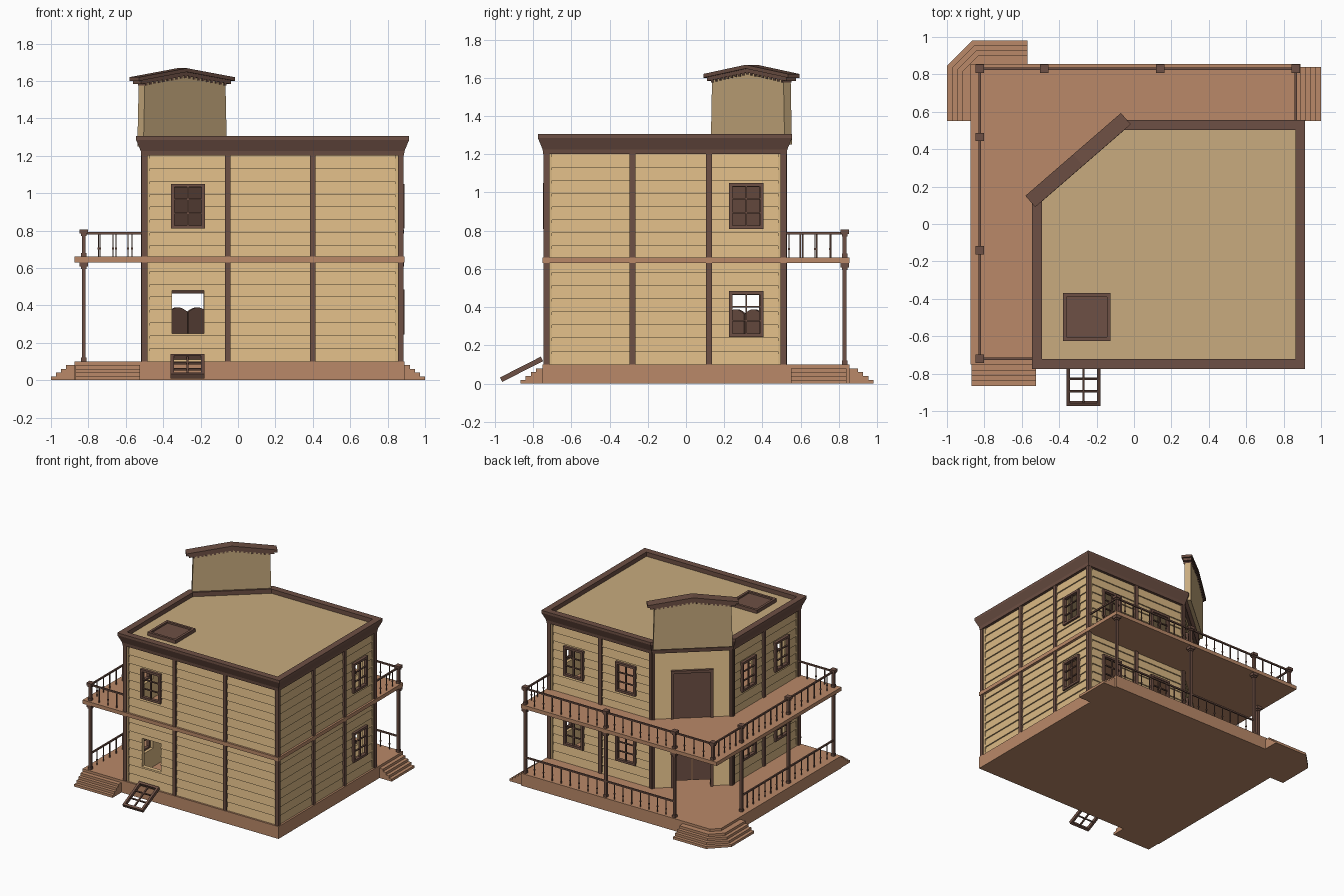
import bpy, bmesh, math
from mathutils import Matrix, Vector

if "Cube" in bpy.data.objects:
    bpy.data.objects.remove(bpy.data.objects["Cube"])


def material(name, rgb):
    m = bpy.data.materials.new(name)
    m.diffuse_color = (*rgb, 1)
    m.use_nodes = True
    m.node_tree.nodes["Principled BSDF"].inputs["Base Color"].default_value = m.diffuse_color
    return m


WALL = material("siding", (0.70, 0.48, 0.23))
ROOF = material("roof_tan", (0.58, 0.41, 0.21))
DECK = material("deck_wood", (0.49, 0.25, 0.14))
DARK = material("dark_trim", (0.155, 0.08, 0.058))
I4 = Matrix.Identity(4)


def box(bm, lo, hi):
    c = [(a + b) / 2 for a, b in zip(lo, hi)]
    d = [b - a for a, b in zip(lo, hi)]
    bmesh.ops.create_cube(bm, size=1, matrix=Matrix.Translation(c) @ Matrix.Diagonal((*d, 1)))


def prism(bm, pts, vec):
    f = bm.faces.new([bm.verts.new(p) for p in pts])
    r = bmesh.ops.extrude_face_region(bm, geom=[f], use_keep_orig=True)
    bmesh.ops.translate(bm, vec=vec, verts=[v for v in r["geom"] if isinstance(v, bmesh.types.BMVert)])


def finish(bm, name, mat, mw=I4):
    bmesh.ops.recalc_face_normals(bm, faces=bm.faces)
    me = bpy.data.meshes.new(name)
    bm.to_mesh(me)
    bm.free()
    if mat:
        me.materials.append(mat)
    ob = bpy.data.objects.new(name, me)
    bpy.context.collection.objects.link(ob)
    ob.matrix_world = mw
    return ob


def slab(name, pts, z0, z1, mat):
    bm = bmesh.new()
    prism(bm, [(x, y, z0) for x, y in pts], (0, 0, z1 - z0))
    return finish(bm, name, mat)


def rect(x0, x1, y0, y1):
    return [(x0, y0), (x1, y0), (x1, y1), (x0, y1)]


# House plan, counter-clockwise, with one cut corner
PLAN = [Vector(p) for p in [(-.505, -.735), (.875, -.735), (.875, .515), (-.055, .515), (-.505, .125)]]


def offset_plan(d):
    out, n = [], len(PLAN)
    for i in range(n):
        a = (PLAN[i] - PLAN[i - 1]).normalized()
        b = (PLAN[(i + 1) % n] - PLAN[i]).normalized()
        na, nb = Vector((a.y, -a.x)), Vector((b.y, -b.x))
        out.append(PLAN[i] + (na + nb) * d / (1 + na.dot(nb)))
    return out


def wall_frame(p0, p1):
    # local x runs along the wall, local y points into the house
    u = (p1 - p0).normalized()
    return Matrix(((u.x, -u.y, 0, p0.x), (u.y, u.x, 0, p0.y), (0, 0, 1, 0), (0, 0, 0, 1)))


def window(name, mw):
    # six-pane sash centred on the origin
    bm = bmesh.new()
    for s in (-1, 1):
        box(bm, (s * .081 - .009, -.014, -.12), (s * .081 + .009, .012, .12))
        box(bm, (-.09, -.014, s * .111 - .009), (.09, .012, s * .111 + .009))
        box(bm, (-.08, -.007, s * .037 - .004), (.08, .005, s * .037 + .004))
    box(bm, (-.005, -.007, -.11), (.005, .005, .11))
    finish(bm, name, DARK, mw)


# Lap-sided walls with window holes and corner pillars
specs = [("front", [.2375], [.45, .905]), ("right", [1.05], [.455, .855]),
         ("back", [.225, .695], [.465]), ("corner", [], []), ("left", [.205, .63], [.405])]
for i, (name, wins, pillars) in enumerate(specs):
    p0, p1 = PLAN[i], PLAN[(i + 1) % 5]
    L, mw = (p1 - p0).length, wall_frame(p0, p1)
    prof, h = [], 1.1 / 16
    for k in range(16):
        prof += [(0, 0, .1 + k * h), (0, .01, .1 + (k + 1) * h)]
    prof += [(0, .035, 1.2), (0, .035, .1)]
    bm = bmesh.new()
    prism(bm, prof, (L, 0, 0))
    wall = finish(bm, name + "_wall", WALL, mw)
    cut = bmesh.new()
    for s in wins:
        for zc in (.365, .93):
            box(cut, (s - .085, -.05, zc - .115), (s + .085, .08, zc + .115))
            if name != "front" or zc > .5:
                window(name + "_window", mw @ Matrix.Translation((s, 0, zc)))
    if name == "corner":
        for z0, z1 in ((.08, .465), (.64, 1.03)):
            box(cut, (L / 2 - .14, -.05, z0), (L / 2 + .14, .08, z1))
    cutter = finish(cut, name + "_cutter", None, mw)
    cutter.hide_render = True
    cutter.hide_viewport = True
    cutter.display_type = 'WIRE'
    mod = wall.modifiers.new("openings", 'BOOLEAN')
    mod.object, mod.operation, mod.solver = cutter, 'DIFFERENCE', 'EXACT'
    bm = bmesh.new()
    for a, b in [(-.01, .02), (L - .02, L + .01)] + [(s - .015, s + .015) for s in pillars]:
        box(bm, (a, -.01, .1), (b, .02, 1.21))
    finish(bm, name + "_pillars", DARK, mw)

# Corner doors: upper panel, lower swing doors, frames
CL = (PLAN[4] - PLAN[3]).length
CM = wall_frame(PLAN[3], PLAN[4]) @ Matrix.Translation((CL / 2, 0, 0))
bm = bmesh.new()
for z0, z1 in ((.1, .485), (.66, 1.05)):
    for s in (-1, 1):
        box(bm, (s * .147 - .011, -.012, z0), (s * .147 + .011, .037, z1))
    box(bm, (-.158, -.012, z1 - .022), (.158, .037, z1))
finish(bm, "door_frames", DARK, CM)
bm = bmesh.new()
box(bm, (-.14, 0, .66), (.14, .02, 1.035))
finish(bm, "upper_door", DARK, CM)
bm = bmesh.new()
for s in (-1, 1):
    top = [(s * (.003 + .133 * t / 8), .005, .365 + .024 * math.sin(math.pi * t / 8)) for t in range(9)]
    prism(bm, top + [(s * .136, .005, .15), (s * .003, .005, .15)], (0, .015, 0))
finish(bm, "swing_doors", DARK, CM)

# Cornice ring and flat roof
profile = [(-.03, 1.2), (.012, 1.2), (.015, 1.225), (.04, 1.285), (.04, 1.305), (-.012, 1.305), (-.012, 1.255), (-.03, 1.255)]
bm = bmesh.new()
rings = [[bm.verts.new((p.x, p.y, z)) for p in offset_plan(d)] for d, z in profile]
for j, r in enumerate(rings):
    q = rings[(j + 1) % len(rings)]
    for i in range(5):
        k = (i + 1) % 5
        bm.faces.new((r[i], r[k], q[k], q[i]))
finish(bm, "cornice", DARK)
slab("roof", offset_plan(-.008), 1.24, 1.27, ROOF)

# Roof hatch with raised rim
bm = bmesh.new()
box(bm, (-.365, -.61, 1.26), (-.14, -.385, 1.285))
for a, b, c, d in ((-.38, -.36, -.625, -.37), (-.145, -.125, -.625, -.37), (-.36, -.145, -.625, -.605), (-.36, -.145, -.39, -.37)):
    box(bm, (a, c, 1.26), (b, d, 1.298))
finish(bm, "roof_hatch", DARK)

# False front above the cut corner, with gabled cap and dentils
FM = CM @ Matrix.Translation((0, -.029, 0))
bm = bmesh.new()
prism(bm, [(-.295, -.025, 1.25), (.295, -.025, 1.25), (.285, -.025, 1.6), (0, -.025, 1.64), (-.285, -.025, 1.6)], (0, .05, 0))
finish(bm, "false_front", ROOF, FM)
bm = bmesh.new()
for w, t, e, c, h in ((.318, .032, 1.583, 1.628, .022), (.338, .04, 1.6, 1.648, .02)):
    prism(bm, [(-w, -t, e), (0, -t, c), (w, -t, e), (w, -t, e + h), (0, -t, c + h), (-w, -t, e + h)], (0, 2 * t, 0))
for k in range(-9, 10):
    x, z = k * .031, 1.628 - .045 * abs(k * .031) / .318
    box(bm, (x - .007, -.031, z - .012), (x + .007, .031, z + .005))
finish(bm, "false_front_cap", DARK, FM)

# Base, balcony floor and stairs
slab("base", [(-.875, -.75), (.89, -.75), (.89, .855), (-.815, .855), (-.875, .795)], 0, .1, DECK)
slab("balcony_floor", rect(-.875, .89, -.75, .855), .63, .66, DECK)
for k in range(4):
    z, o = .02 * (k + 1), .0265 * k
    slab("front_step", rect(-.87, -.525, -.865 + o, -.74), 0, z, DECK)
    slab("right_step", rect(.88, 1 - o, .55, .84), 0, z, DECK)
    x, y, c = -1 + o, .98 - o, .135 - .585 * o
    slab("corner_step", [(x, .55), (-.8, .55), (-.57, .8), (-.57, y), (x + c, y), (x, y - c)], 0, z, DECK)

# Porch posts on both storeys
POSTS = [(.865, .83), (.14, .83), (-.48, .83), (-.825, .83), (-.825, .465), (-.825, -.14), (-.825, -.72)]
for z0, z1 in ((.1, .63), (.66, .805)):
    bm = bmesh.new()
    for j, (x, y) in enumerate(POSTS):
        if j == 3 and z0 < .5:
            continue
        for w, a, b in ((.01, z0, z1), (.015, z1 - .035, z1 - .022), (.022, z1 - .022, z1), (.014, z0, z0 + .02)):
            box(bm, (x - w, y - w, a), (x + w, y + w, b))
    finish(bm, "porch_posts", DARK)


# Railings with thin balusters
def railing(p, q, z):
    p, q = Vector(p), Vector(q)
    L = (q - p).length
    bm = bmesh.new()
    box(bm, (0, -.006, z + .12), (L, .006, z + .132))
    n = max(2, round(L / .08))
    for k in range(1, n):
        x = L * k / n
        box(bm, (x - .003, -.003, z), (x + .003, .003, z + .125))
        box(bm, (x - .005, -.005, z + .04), (x + .005, .005, z + .05))
    finish(bm, "railing", DARK, wall_frame(p, q))


chain = POSTS + [(-.51, -.72)]
for a, b in zip(chain, chain[1:]):
    railing(a, b, .66)
railing((.865, .52), POSTS[0], .66)
for j in (0, 1, 4, 5):
    railing(POSTS[j], POSTS[j + 1], .1)

# Fallen sash leaning against the base
window("fallen_window", Matrix.Translation((-.27, -.86, .074)) @ Matrix.Rotation(math.radians(-63), 4, 'X'))
